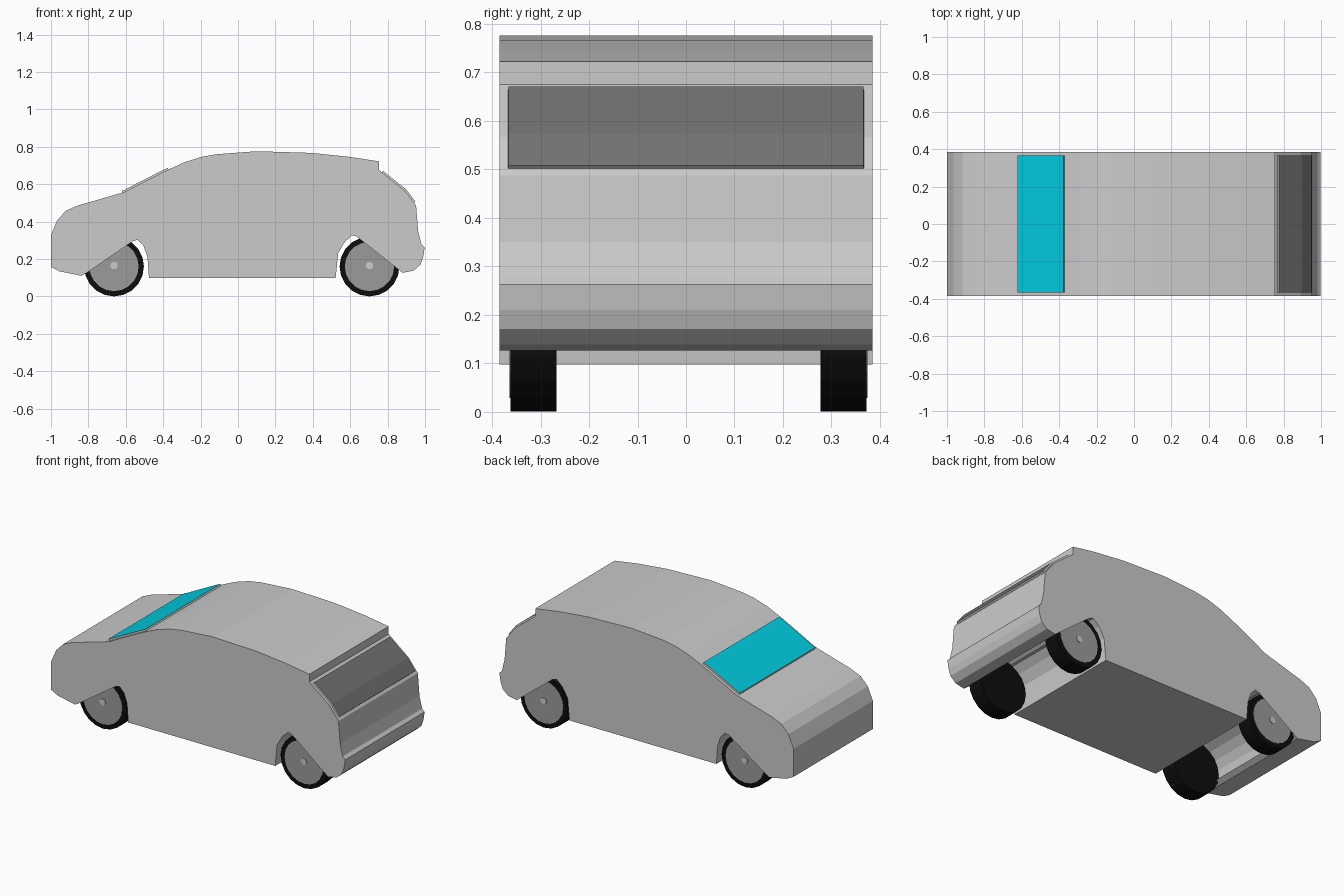
import bpy, bmesh
from math import sin, cos, radians, pi
from mathutils import Matrix

if "Cube" in bpy.data.objects:
    bpy.data.objects.remove(bpy.data.objects["Cube"])

HALF = 0.385


def material(name, rgb):
    m = bpy.data.materials.new(name)
    m.diffuse_color = (*rgb, 1)
    m.use_nodes = True
    m.node_tree.nodes["Principled BSDF"].inputs["Base Color"].default_value = m.diffuse_color
    return m


black = material("rubber", (0.004, 0.004, 0.004))
rim_grey = material("rim_grey", (0.33, 0.33, 0.33))
cyan = material("cyan_glass", (0.0, 0.6, 0.75))
dark = material("dark_glass", (0.17, 0.17, 0.17))
paint = material("paint", (0.8, 0.8, 0.8))


def arc(cx, cz, r, a0, a1, n):
    return [(cx + r * cos(radians(a0 + (a1 - a0) * i / n)),
             cz + r * sin(radians(a0 + (a1 - a0) * i / n))) for i in range(n + 1)]


# Body side profile: nose, bonnet, windscreen, roof, tail
upper = [(-0.955, 0.134), (-1, 0.158), (-1, 0.33), (-0.965, 0.41), (-0.917, 0.46), (-0.853, 0.487),
         (-0.637, 0.549), (-0.605, 0.559), (-0.527, 0.6), (-0.404, 0.663), (-0.355, 0.686),
         (-0.286, 0.717), (-0.195, 0.746), (-0.115, 0.76), (0.1, 0.776), (0.393, 0.767),
         (0.596, 0.746), (0.754, 0.722), (0.754, 0.675), (0.89, 0.567), (0.952, 0.487),
         (0.963, 0.35), (0.981, 0.278), (0.998, 0.262), (0.99, 0.21), (0.976, 0.17),
         (0.94, 0.138), (0.88, 0.126)]
# Wheel arches; the flat side panels cut across part of each arch
rear_hidden = arc(0.703, 0.155, 0.185, 5, 105, 6)
rear_seen = [(0.634, 0.32), (0.61, 0.326), (0.57, 0.29), (0.535, 0.23), (0.522, 0.097)]
front_seen = [(-0.476, 0.097), (-0.484, 0.21), (-0.505, 0.27), (-0.537, 0.303), (-0.562, 0.295)]
front_hidden = arc(-0.66, 0.15, 0.182, 75, 180, 6)
front_end = [(-0.805, 0.128), (-0.837, 0.11)]
loop = upper + rear_hidden + rear_seen + front_seen + front_hidden + front_end
hidden = set(rear_hidden + front_hidden)

bm = bmesh.new()
left = [bm.verts.new((x, -HALF, z)) for x, z in loop]
right = [bm.verts.new((x, HALF, z)) for x, z in loop]
n = len(loop)
strip = [bm.faces.new((left[i], right[i], right[(i + 1) % n], left[(i + 1) % n])) for i in range(n)]
bm.faces.new([v for v, p in zip(left, loop) if p not in hidden])
bm.faces.new([v for v, p in zip(right, loop) if p not in hidden][::-1])
bm.normal_update()
# Recessed windscreen and rear window
for start, end, slot in ((6, 10, 1), (18, 20, 2)):
    pane = strip[start:end]
    bmesh.ops.inset_region(bm, faces=pane, thickness=0.018, use_even_offset=True)
    bm.normal_update()
    bmesh.ops.inset_region(bm, faces=pane, thickness=0.001, depth=-0.01, use_even_offset=True)
    for f in pane:
        f.material_index = slot
mesh = bpy.data.meshes.new("car_body")
bm.to_mesh(mesh)
bm.free()
for m in (paint, cyan, dark):
    mesh.materials.append(m)
bpy.context.collection.objects.link(bpy.data.objects.new("car_body", mesh))


def cylinder(name, x, z, y0, y1, r, sides, mat):
    b = bmesh.new()
    bmesh.ops.create_cone(b, cap_ends=True, segments=sides, radius1=r, radius2=r, depth=abs(y1 - y0),
                          matrix=Matrix.Translation((x, (y0 + y1) / 2, z)) @ Matrix.Rotation(pi / 2, 4, 'X'))
    me = bpy.data.meshes.new(name)
    b.to_mesh(me)
    b.free()
    me.materials.append(mat)
    bpy.context.collection.objects.link(bpy.data.objects.new(name, me))


# Wheels: tyre, rim disc and hub cap
for end, x in (("front", -0.663), ("rear", 0.703)):
    for side, s, inner, outer in (("left", -1, 0.267, 0.362), ("right", 1, 0.278, 0.373)):
        tag = f"{end}_{side}"
        cylinder(tag + "_tyre", x, 0.16, s * inner, s * outer, 0.16, 20, black)
        cylinder(tag + "_rim", x, 0.16, s * (inner + 0.01), s * (outer + 0.002), 0.132, 20, rim_grey)
        cylinder(tag + "_hub", x, 0.165, s * outer, s * (outer + 0.006), 0.02, 12, paint)
